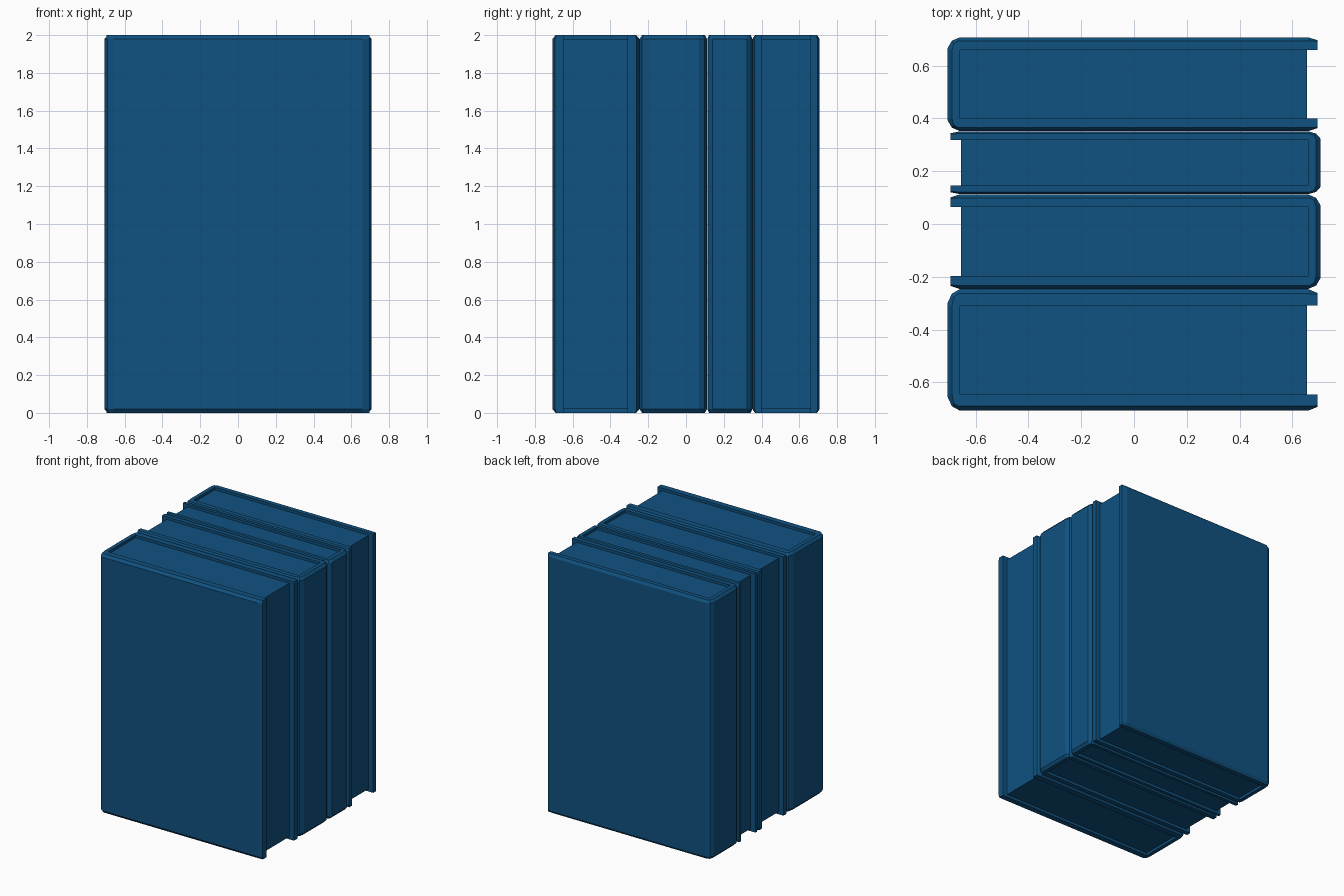
import bpy
import bmesh

cube = bpy.data.objects.get("Cube")
if cube:
    bpy.data.objects.remove(cube)

blue = bpy.data.materials.new("deep_blue")
blue.use_nodes = True
colour = (0.005, 0.085, 0.22, 1)
blue.diffuse_color = colour
blue.node_tree.nodes["Principled BSDF"].inputs["Base Color"].default_value = colour

HEIGHT, RIM = 2.0, 0.02


def prism(name, rings):
    """Closed solid through matching rings of points, flat shaded."""
    bm = bmesh.new()
    loops = [[bm.verts.new(p) for p in ring] for ring in rings]
    for low, high in zip(loops, loops[1:]):
        for i in range(len(low)):
            j = (i + 1) % len(low)
            bm.faces.new((low[i], low[j], high[j], high[i]))
    bm.faces.new(loops[0])
    bm.faces.new(loops[-1])
    bmesh.ops.recalc_face_normals(bm, faces=bm.faces)
    mesh = bpy.data.meshes.new(name)
    bm.to_mesh(mesh)
    bm.free()
    mesh.materials.append(blue)
    obj = bpy.data.objects.new(name, mesh)
    bpy.context.collection.objects.link(obj)


def book(name, y0, y1, side):
    """Book with its spine towards side (-1 or 1) and pages set in the cover."""
    mid, half = (y0 + y1) / 2, (y1 - y0) / 2
    k = half / 0.178
    inner = half - 0.048 * k

    def cover_ring(z, trimmed):
        # half of the C-shaped outline: inside, fore edge, board, spine corner
        if trimmed:
            outer = [(0.695, 0.015), (0.66, 0.013), (-0.665, 0.013),
                     (-0.683, 0.023), (-0.69, 0.05)]
        else:
            outer = [(0.695, 0.011), (0.66, 0), (-0.66, 0),
                     (-0.69, 0.013), (-0.707, 0.042)]
        pts = [(-0.66, inner), (0.695, inner)]
        pts += [(x, half - d * k) for x, d in outer]
        pts += [(x, -y) for x, y in reversed(pts)]
        return [(-side * x, mid + y, z) for x, y in pts]

    prism(name + "_cover", [cover_ring(0, True), cover_ring(RIM, False),
                            cover_ring(HEIGHT - RIM, False), cover_ring(HEIGHT, True)])

    # page block sits just below the rim of the cover
    corners = [(-0.66, -inner), (0.655, -inner), (0.655, inner), (-0.66, inner)]
    prism(name + "_pages", [[(-side * x, mid + y, z) for x, y in corners]
                            for z in (RIM, HEIGHT - RIM)])


# four books side by side, spines facing alternate ways
book("front_book", -0.707, -0.247, -1)
book("thick_inner_book", -0.246, 0.112, 1)
book("thin_inner_book", 0.113, 0.351, 1)
book("back_book", 0.352, 0.707, -1)
